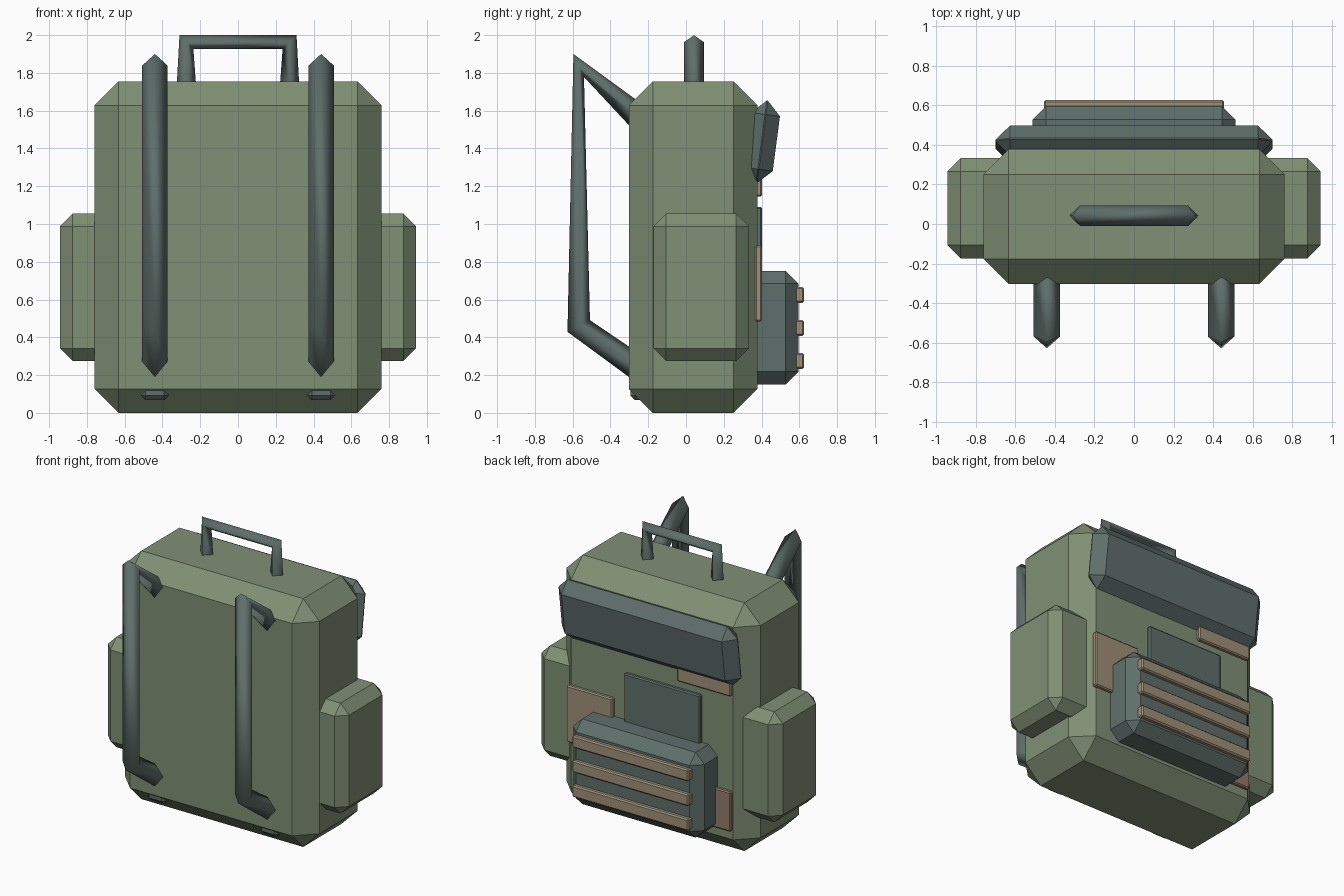
import bpy, math

if "Cube" in bpy.data.objects:
    bpy.data.objects.remove(bpy.data.objects["Cube"])


def material(name, rgb):
    m = bpy.data.materials.new(name)
    m.diffuse_color = (*rgb, 1)
    m.use_nodes = True
    m.node_tree.nodes["Principled BSDF"].inputs["Base Color"].default_value = m.diffuse_color
    return m


GREEN = material("canvas_green", (0.216, 0.279, 0.178))
GREY = material("trim_grey", (0.115, 0.159, 0.147))
TAN = material("patch_tan", (0.35, 0.28, 0.19))
BROWN = material("patch_brown", (0.29, 0.20, 0.145))


def box(name, x, y, z, bevel, mat, tilt=0):
    """Chamfered box spanning the given (min, max) ranges."""
    spans = (x, y, z)
    bpy.ops.mesh.primitive_cube_add(size=1, location=[(a + b) / 2 for a, b in spans])
    o = bpy.context.object
    o.name = name
    o.scale = [b - a for a, b in spans]
    bpy.ops.object.transform_apply(location=False, rotation=False, scale=True)
    o.rotation_euler.x = math.radians(tilt)
    mod = o.modifiers.new("chamfer", 'BEVEL')
    mod.width = bevel
    mod.segments = 1
    mod.limit_method = 'NONE'
    o.data.materials.append(mat)
    return o


def strap(name, points, radius):
    """Four-sided smooth webbing along a path, thinning at its corners."""
    c = bpy.data.curves.new(name, 'CURVE')
    c.dimensions = '3D'
    c.bevel_depth = radius
    c.bevel_resolution = 0
    c.use_fill_caps = True
    s = c.splines.new('POLY')
    s.points.add(len(points) - 1)
    for p, co in zip(s.points, points):
        p.co = (*co, 1)
    s.use_smooth = True
    o = bpy.data.objects.new(name, c)
    bpy.context.collection.objects.link(o)
    c.materials.append(GREY)
    bpy.ops.object.select_all(action='DESELECT')
    o.select_set(True)
    bpy.context.view_layer.objects.active = o
    bpy.ops.object.convert(target='MESH')


# Main bag, flap and large pocket
box("main_body", (-0.76, 0.76), (-0.303, 0.378), (0, 1.755), 0.127, GREEN)
box("top_flap", (-0.70, 0.70), (0.325, 0.479), (1.215, 1.655), 0.074, GREY, -7.5)
box("rear_pocket", (-0.512, 0.512), (0.25, 0.595), (0.15, 0.752), 0.068, GREY)

# Ribs across the large pocket
for i, z in enumerate((0.275, 0.45, 0.625)):
    box(f"pocket_rib_{i + 1}", (-0.455, 0.455), (0.575, 0.625), (z - 0.042, z + 0.042), 0.009, TAN)

# Flat sewn patches
for name, x, z, mat in (
    ("patch_centre", (-0.39, 0.205), (0.69, 1.09), GREY),
    ("patch_left", (0.296, 0.655), (0.485, 0.885), TAN),
    ("patch_upper", (-0.63, -0.21), (1.145, 1.40), TAN),
    ("patch_lower", (-0.63, -0.33), (0.19, 0.47), BROWN),
):
    box(name, x, (0.365, 0.403), z, 0.008, mat)

# Mirrored side pockets, shoulder straps and lower strap anchors
for side, s in (("left", -1), ("right", 1)):
    box(f"side_pocket_{side}", sorted((s * 0.60, s * 0.943)), (-0.173, 0.333), (0.275, 1.055), 0.067, GREEN)
    x = s * 0.44
    strap(f"shoulder_strap_{side}",
          [(x, -0.25, 1.565), (x, -0.568, 1.839), (x, -0.568, 0.46), (x, -0.25, 0.235)], 0.067)
    box(f"strap_anchor_{side}", (x - 0.074, x + 0.074), (-0.295, -0.17), (0.068, 0.18), 0.025, GREY)

# Carry handle
strap("carry_handle",
      [(-0.273, 0.042, 1.72), (-0.273, 0.042, 1.963), (0.273, 0.042, 1.963), (0.273, 0.042, 1.72)], 0.052)
